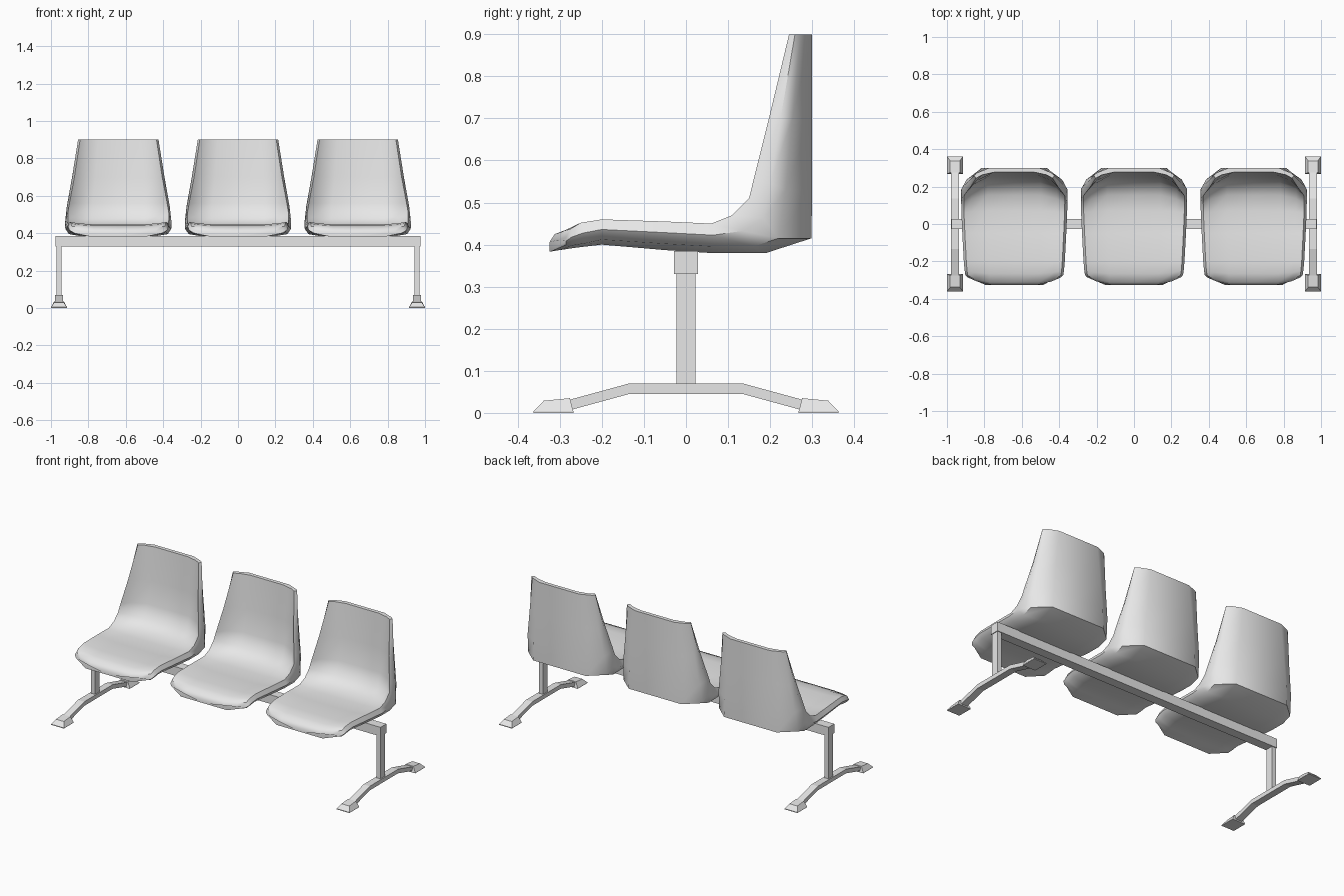
import bpy, bmesh, math

if "Cube" in bpy.data.objects:
    bpy.data.objects.remove(bpy.data.objects["Cube"])


def make_material(name, value):
    mat = bpy.data.materials.new(name)
    mat.use_nodes = True
    colour = (value, value, value, 1)
    mat.diffuse_color = colour
    mat.node_tree.nodes["Principled BSDF"].inputs["Base Color"].default_value = colour
    return mat


GREY = make_material("light_grey", 0.8)


def loft(name, rings, smooth=False):
    """Skin a list of equal closed rings and cap both ends."""
    bm = bmesh.new()
    loops = [[bm.verts.new(p) for p in ring] for ring in rings]
    count = len(loops[0])
    for a, b in zip(loops, loops[1:]):
        for i in range(count):
            j = (i + 1) % count
            bm.faces.new((a[i], a[j], b[j], b[i]))
    bm.faces.new(loops[0])
    bm.faces.new(loops[-1])
    bmesh.ops.recalc_face_normals(bm, faces=bm.faces[:])
    mesh = bpy.data.meshes.new(name)
    bm.to_mesh(mesh)
    bm.free()
    mesh.materials.append(GREY)
    obj = bpy.data.objects.new(name, mesh)
    bpy.context.collection.objects.link(obj)
    if smooth:
        bpy.ops.object.select_all(action='DESELECT')
        obj.select_set(True)
        bpy.context.view_layer.objects.active = obj
        bpy.ops.object.shade_smooth_by_angle(angle=math.radians(50))
    return obj


def rect(cx, hx, y0, y1, z0, z1=None):
    """Rectangle ring; z0 on the y0 edge and z1 on the y1 edge."""
    z1 = z0 if z1 is None else z1
    return [(cx - hx, y0, z0), (cx + hx, y0, z0), (cx + hx, y1, z1), (cx - hx, y1, z1)]


def box(name, cx, hx, hy, z0, z1):
    return loft(name, [rect(cx, hx, -hy, hy, z0), rect(cx, hx, -hy, hy, z1)])


# Shell stations from front lip to top of back:
# half width, then (y, z) of inner centre, rim top, rim underside, outer centre
STATIONS = [
    (.250, (-.325, .405), (-.285, .417), (-.285, .400), (-.325, .383)),
    (.262, (-.312, .425), (-.275, .437), (-.270, .398), (-.300, .387)),
    (.266, (-.265, .440), (-.250, .452), (-.240, .403), (-.260, .393)),
    (.270, (-.200, .447), (-.200, .460), (-.200, .412), (-.200, .400)),
    (.278, (-.050, .437), (-.050, .455), (-.050, .402), (-.050, .387)),
    (.283, (.070, .432), (.060, .450), (.070, .395), (.060, .380)),
    (.284, (.155, .443), (.110, .470), (.160, .395), (.190, .380)),
    (.284, (.220, .480), (.150, .510), (.220, .415), (.298, .415)),
    (.275, (.247, .560), (.162, .560), (.237, .530), (.300, .530)),
    (.247, (.262, .700), (.197, .700), (.253, .700), (.300, .700)),
    (.215, (.277, .900), (.245, .900), (.273, .900), (.300, .900)),
]


def mix(a, b, t):
    return tuple(p + (q - p) * t for p, q in zip(a, b))


def shell_ring(cx, station):
    w, inner, top, under, outer = station
    half = [(0, inner), (.5, inner), (.8, mix(inner, top, .45)), (.95, top),
            (1, mix(top, under, .5)), (.93, under), (.62, outer), (0, outer)]
    right = [(cx + f * w, *p) for f, p in half]
    left = [(cx - f * w, *p) for f, p in half[-2:0:-1]]
    return right + left


for label, cx in (("right", -.64), ("middle", 0), ("left", .64)):
    loft(label + "_seat_shell", [shell_ring(cx, s) for s in STATIONS], smooth=True)

# Beam carrying the seats
box("support_beam", 0, .975, .028, .33, .385)

# Legs with bent floor bars and tapered feet
BAR = [(-.285, .004), (-.135, .045), (.135, .045), (.285, .004)]
for label, side in (("right", -1), ("left", 1)):
    cx = side * .957
    box(label + "_leg", cx, .014, .023, .065, .335)
    loft(label + "_floor_bar",
         [[(cx - .021, y, z), (cx + .021, y, z), (cx + .021, y, z + .025), (cx - .021, y, z + .025)]
          for y, z in BAR])
    for end, s in (("front", -1), ("back", 1)):
        loft(label + "_" + end + "_foot",
             [rect(cx, .043, s * .268, s * .362, 0),
              rect(cx, .043, s * .268, s * .362, .004),
              rect(cx, .026, s * .276, s * .338, .035, .029)])
